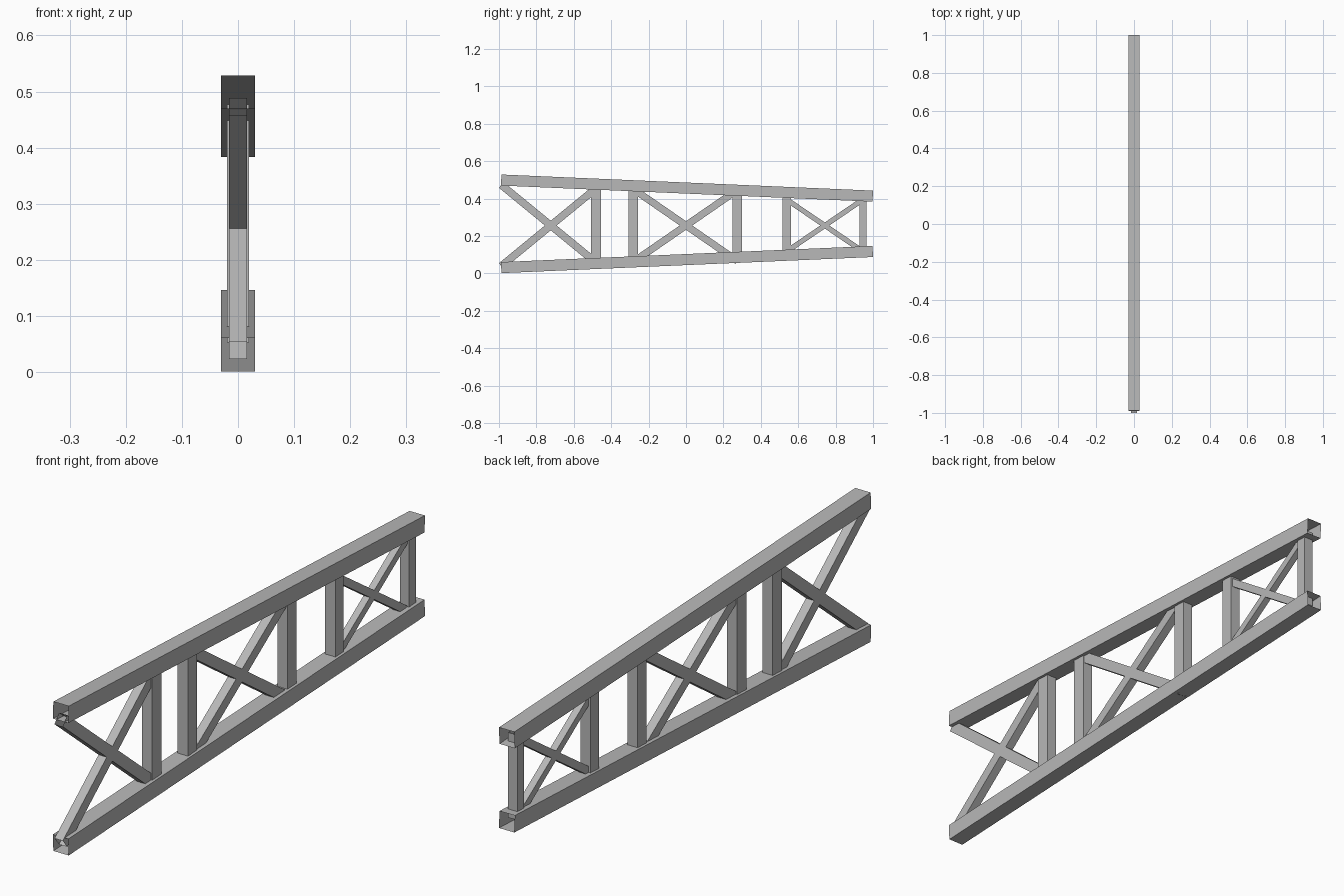
import bpy, bmesh, math
from mathutils import Matrix, Vector

if "Cube" in bpy.data.objects:
    bpy.data.objects.remove(bpy.data.objects["Cube"])

# Single painted-steel colour
steel = bpy.data.materials.new("steel_grey")
steel.use_nodes = True
GREY = (0.48, 0.48, 0.48, 1)
steel.diffuse_color = GREY
steel.node_tree.nodes["Principled BSDF"].inputs["Base Color"].default_value = GREY


def tube(name, start, end, width, depth):
    """Open-ended box tube between two (y, z) points; width is along x."""
    a, b = Vector((0, *start)), Vector((0, *end))
    axis = b - a
    bm = bmesh.new()
    bmesh.ops.create_cube(bm, size=1)
    caps = [f for f in bm.faces if abs(f.normal.y) > 0.9]
    bmesh.ops.delete(bm, geom=caps, context='FACES_ONLY')
    bm.transform(Matrix.Diagonal((width, axis.length, depth, 1)))
    bm.transform(Matrix.Rotation(math.atan2(axis.z, axis.y), 4, 'X'))
    mesh = bpy.data.meshes.new(name)
    bm.to_mesh(mesh)
    bm.free()
    mesh.materials.append(steel)
    obj = bpy.data.objects.new(name, mesh)
    obj.location = (a + b) / 2
    bpy.context.collection.objects.link(obj)
    return obj


# Tapering chords
FRONT, BACK = -0.988, 0.9985
LOW = (0.031, 0.117)
HIGH = (0.499, 0.413)


def chord_z(ends, y):
    t = (y - FRONT) / (BACK - FRONT)
    return ends[0] + t * (ends[1] - ends[0])


for name, ends in (("bottom_chord", LOW), ("top_chord", HIGH)):
    tube(name, (FRONT, ends[0]), (BACK, ends[1]), 0.06, 0.059)

# Upright posts: centre y, width, depth
posts = [(-0.481, 0.04, 0.053), (-0.282, 0.04, 0.051), (0.273, 0.04, 0.051),
         (0.538, 0.04, 0.046), (0.947, 0.036, 0.038)]
for i, (y, width, depth) in enumerate(posts, 1):
    tube(f"post_{i}", (y, chord_z(LOW, y)), (y, chord_z(HIGH, y)), width, depth)

# Crossed braces: centre y, half length, slope, width, depth
braces = [(-0.723, 0.342, 0.82, 0.032, 0.04),
          (0.0, 0.335, 0.69, 0.032, 0.038),
          (0.742, 0.250, 0.68, 0.025, 0.027)]
for i, (y, half, slope, width, depth) in enumerate(braces, 1):
    angle = math.atan(slope)
    dy, dz = half * math.cos(angle), half * math.sin(angle)
    for label, s in (("rising", 1), ("falling", -1)):
        tube(f"{label}_brace_{i}", (y - dy, 0.256 - s * dz),
             (y + dy, 0.256 + s * dz), width, depth)
